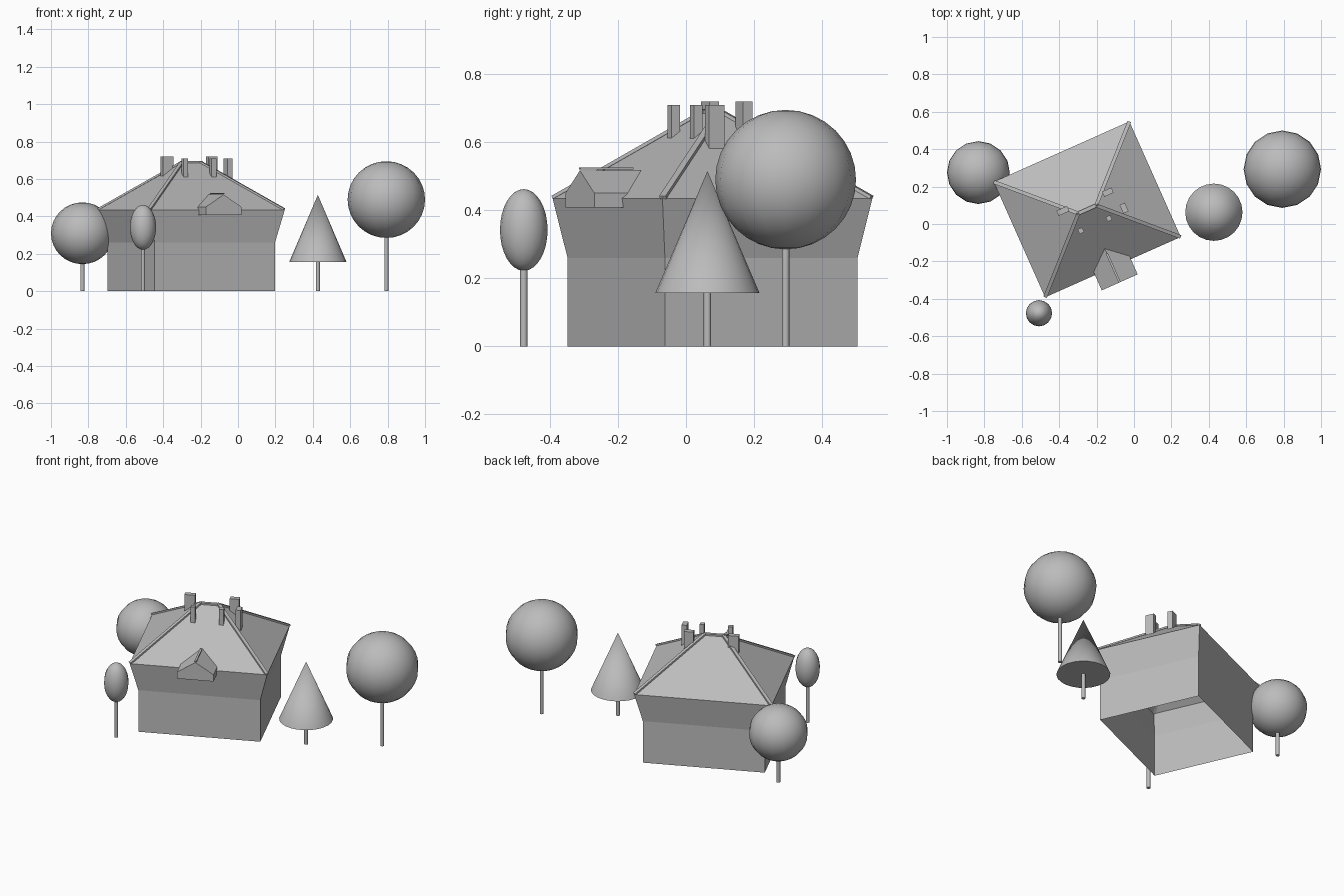
import bpy, bmesh, math
from mathutils import Matrix, Vector

cube = bpy.data.objects.get("Cube")
if cube:
    bpy.data.objects.remove(cube, do_unlink=True)

grey = bpy.data.materials.new("plain grey")
grey.use_nodes = True
colour = (0.5, 0.5, 0.5, 1)
grey.diffuse_color = colour
grey.node_tree.nodes["Principled BSDF"].inputs["Base Color"].default_value = colour

# House frame: local x runs along the ridge
HOUSE = Matrix.Translation((-0.25, 0.078, 0)) @ Matrix.Rotation(math.radians(24), 4, 'Z')
EAVE, TOP = 0.435, 0.69


def add(name, bm, matrix=Matrix(), smooth=False):
    bmesh.ops.recalc_face_normals(bm, faces=bm.faces)
    mesh = bpy.data.meshes.new(name)
    bm.to_mesh(mesh)
    bm.free()
    obj = bpy.data.objects.new(name, mesh)
    bpy.context.collection.objects.link(obj)
    obj.matrix_world = matrix
    mesh.materials.append(grey)
    if smooth:
        bpy.ops.object.select_all(action='DESELECT')
        obj.select_set(True)
        bpy.context.view_layer.objects.active = obj
        bpy.ops.object.shade_smooth_by_angle(angle=math.radians(40))
    return obj


def loft(name, loops, cap_last=False):
    """Skin a stack of four-cornered loops, open at the start."""
    bm = bmesh.new()
    rows = [[bm.verts.new(p) for p in loop] for loop in loops]
    for a, b in zip(rows, rows[1:]):
        for i in range(4):
            j = (i + 1) % 4
            bm.faces.new((a[i], a[j], b[j], b[i]))
    if cap_last:
        bm.faces.new(rows[-1])
    return add(name, bm, HOUSE)


def rectangle(x, y, z):
    return [(-x, -y, z), (x, -y, z), (x, y, z), (-x, y, z)]


def box(name, size, centre, rotation=Matrix()):
    bm = bmesh.new()
    bmesh.ops.create_cube(bm, size=1)
    bmesh.ops.scale(bm, vec=size, verts=bm.verts)
    return add(name, bm, Matrix.Translation(centre) @ rotation)


# Walls, flaring out to the eaves, open underneath
loft("walls", [rectangle(0.352, 0.31, 0), rectangle(0.352, 0.31, 0.26),
               rectangle(0.397, 0.338, EAVE)])

# Hipped roof
bm = bmesh.new()
corners = [bm.verts.new(p) for p in rectangle(0.397, 0.338, EAVE)]
left, right = [bm.verts.new((x, 0, TOP)) for x in (-0.052, 0.052)]
a, b, c, d = corners
for face in ((a, b, right, left), (b, c, right), (c, d, left, right), (d, a, left)):
    bm.faces.new(face)
add("roof", bm, HOUSE)


# Caps over the hips and ridge
def cap(name, start, end):
    start, end = HOUSE @ Vector(start), HOUSE @ Vector(end)
    line = end - start
    box(name, (0.02, 0.01, line.length), (start + end) / 2,
        line.to_track_quat('Z', 'Y').to_matrix().to_4x4())


for sx in (-1, 1):
    for sy in (-1, 1):
        cap("hip_cap", (sx * 0.395, sy * 0.336, EAVE + 0.003), (sx * 0.052, 0, TOP + 0.003))
box("ridge_cap", (0.11, 0.02, 0.01), HOUSE @ Vector((0, 0, TOP)), HOUSE.to_3x3().to_4x4())

# Dormer: gabled front running back into the roof slope
bm = bmesh.new()
front, back = [], []
for x, z, y_back in ((-0.105, 0.408, -0.33), (0.105, 0.408, -0.33), (0.105, 0.45, -0.32),
                     (0, 0.517, -0.23), (-0.105, 0.45, -0.32)):
    front.append(bm.verts.new((x, -0.427, z)))
    back.append(bm.verts.new((x, y_back, z)))
bm.faces.new(front)
for i in range(5):
    j = (i + 1) % 5
    bm.faces.new((front[i], front[j], back[j], back[i]))
add("dormer", bm, HOUSE)
box("dormer_ridge_cap", (0.012, 0.17, 0.006), HOUSE @ Vector((0, -0.342, 0.523)),
    HOUSE.to_3x3().to_4x4())

# Chimneys: position, plan size along and across the ridge, top height
for x, y, along, across, top in ((-0.38, 0.07, 0.062, 0.03, 0.72),
                                 (-0.14, 0.17, 0.055, 0.03, 0.72),
                                 (-0.053, 0.085, 0.03, 0.05, 0.71),
                                 (-0.284, -0.036, 0.027, 0.027, 0.71),
                                 (-0.134, 0.03, 0.027, 0.027, 0.71)):
    box("chimney", (along, across, top - 0.56), (x, y, (top + 0.56) / 2),
        HOUSE.to_3x3().to_4x4())


# Trees
def trunk(name, x, y, height, radius=0.011):
    bm = bmesh.new()
    bmesh.ops.create_cone(bm, cap_ends=True, segments=12, radius1=radius,
                          radius2=radius, depth=height)
    add(name, bm, Matrix.Translation((x, y, height / 2)), True)


def round_tree(name, x, y, bottom, top, radius):
    trunk(name + "_trunk", x, y, bottom + 0.02)
    bm = bmesh.new()
    bmesh.ops.create_uvsphere(bm, u_segments=16, v_segments=16, radius=1)
    bmesh.ops.scale(bm, vec=(radius, radius, (top - bottom) / 2), verts=bm.verts)
    add(name + "_crown", bm, Matrix.Translation((x, y, (bottom + top) / 2)), True)


round_tree("large_round_tree", 0.793, 0.293, 0.285, 0.695, 0.207)
round_tree("back_round_tree", -0.832, 0.275, 0.145, 0.475, 0.168)
round_tree("slim_oval_tree", -0.508, -0.477, 0.222, 0.462, 0.07)

trunk("cone_tree_trunk", 0.427, 0.063, 0.18)
bm = bmesh.new()
bmesh.ops.create_cone(bm, cap_ends=True, segments=24, radius1=0.153, radius2=0, depth=0.358)
add("cone_tree_crown", bm, Matrix.Translation((0.427, 0.063, 0.336)), True)
